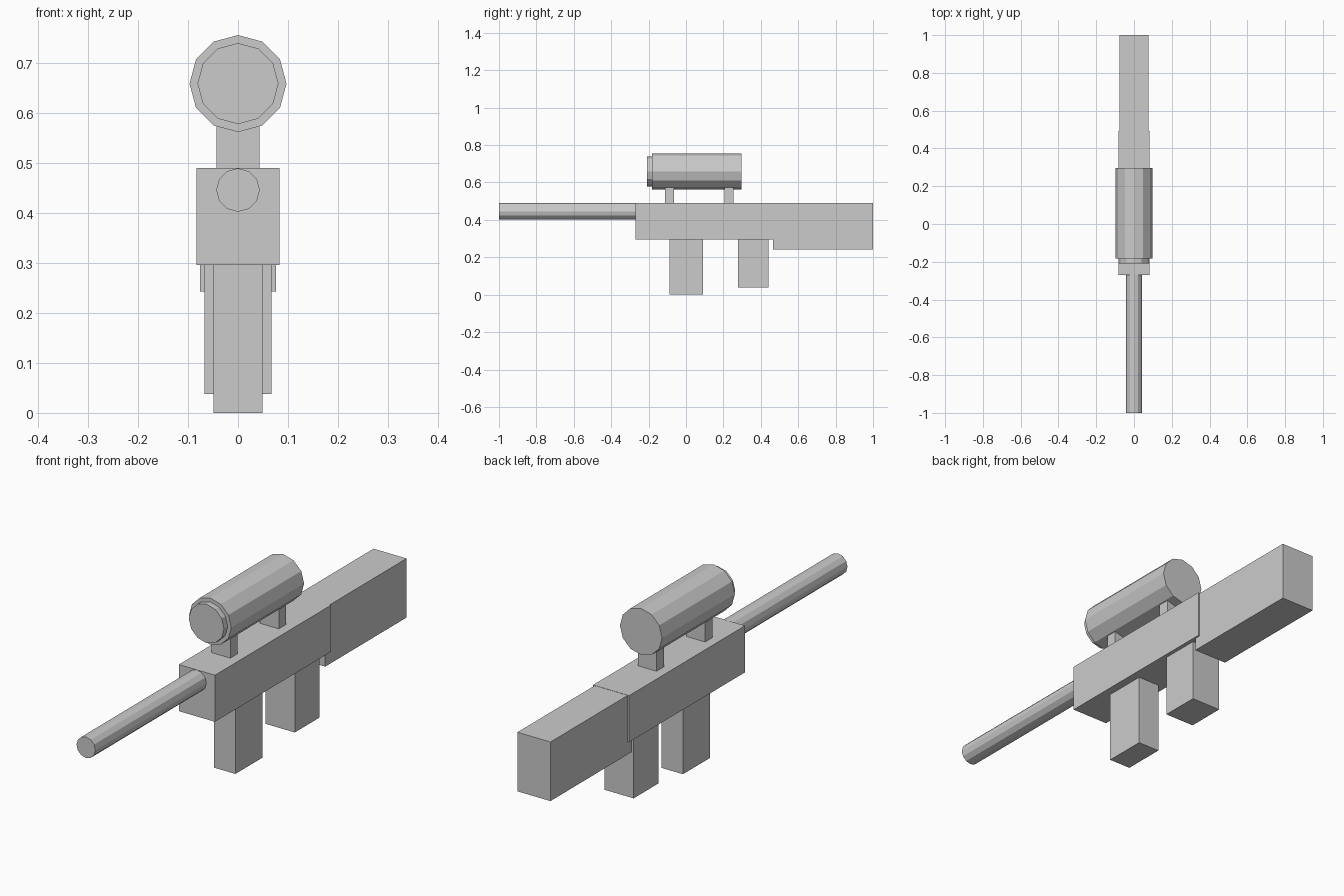
import bpy
from math import pi

if "Cube" in bpy.data.objects:
    bpy.data.objects.remove(bpy.data.objects["Cube"])


def box(name, x, y0, y1, z0, z1):
    """Box symmetric about x = 0, with half-width x."""
    bpy.ops.mesh.primitive_cube_add(size=1, location=(0, (y0 + y1) / 2, (z0 + z1) / 2))
    ob = bpy.context.object
    ob.name = name
    ob.scale = (2 * x, y1 - y0, z1 - z0)
    bpy.ops.object.transform_apply(location=False, rotation=False, scale=True)
    return ob


def tube(name, r, y0, y1, z):
    """Flat-faced 12-sided cylinder along y."""
    bpy.ops.mesh.primitive_cylinder_add(vertices=12, radius=r, depth=y1 - y0,
                                        location=(0, (y0 + y1) / 2, z),
                                        rotation=(pi / 2, 0, 0))
    ob = bpy.context.object
    ob.name = name
    return ob


# Main body and stock
box("receiver", 0.083, -0.27, 0.492, 0.296, 0.49)
box("stock", 0.076, 0.465, 1.0, 0.243, 0.489)

# Parts hanging below the body
box("magazine", 0.049, -0.087, 0.09, 0.0, 0.31)
box("grip", 0.067, 0.278, 0.44, 0.038, 0.31)

# Barrel
tube("barrel", 0.0435, -1.0, -0.26, 0.446)

# Scope with its front lens and two mounts
tube("scope_body", 0.097, -0.183, 0.296, 0.659)
tube("scope_lens", 0.081, -0.208, -0.17, 0.659)
for name, y in (("front_mount", -0.088), ("rear_mount", 0.231)):
    box(name, 0.043, y - 0.024, y + 0.024, 0.48, 0.59)
